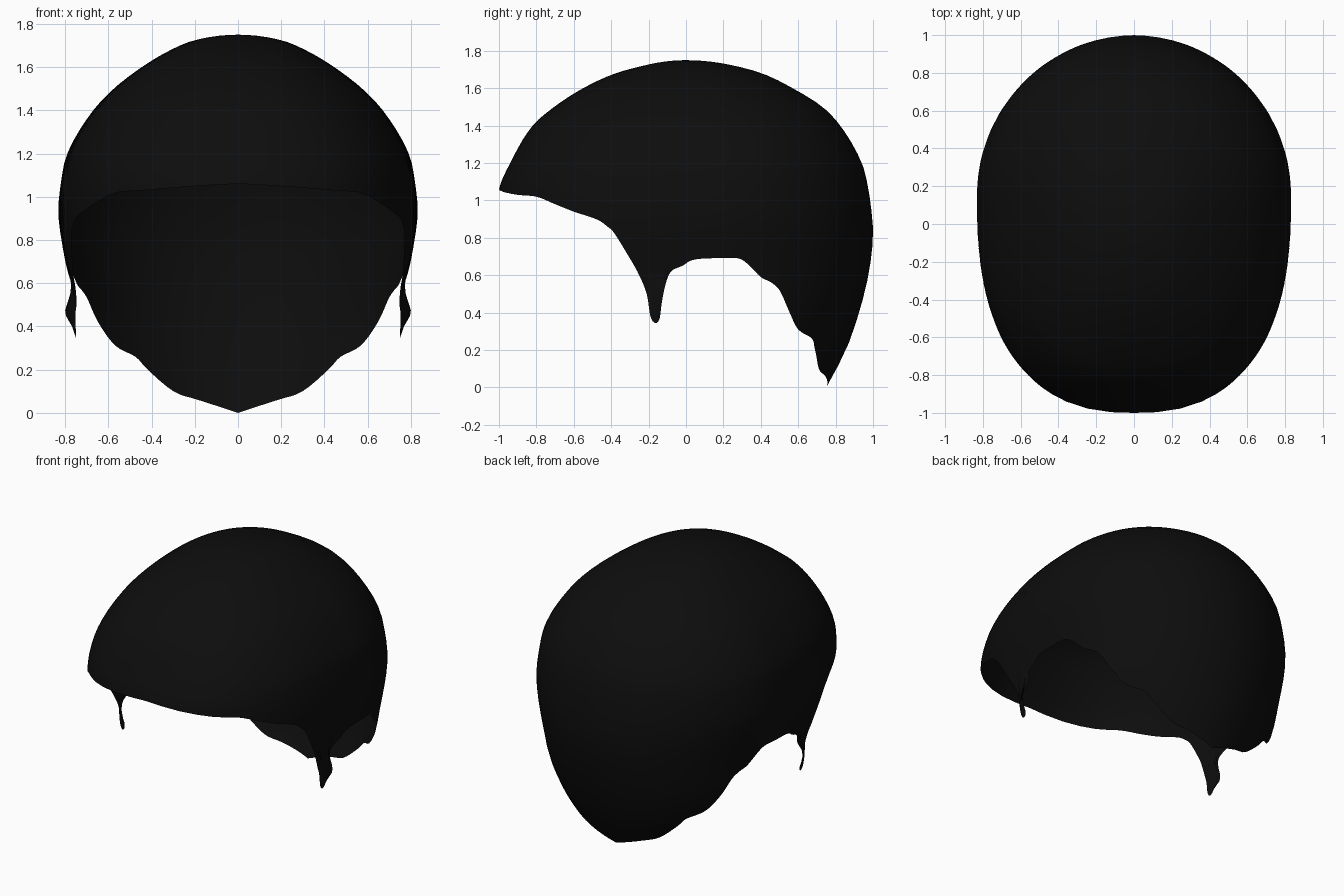
import bpy, bmesh, math

if "Cube" in bpy.data.objects:
    bpy.data.objects.remove(bpy.data.objects["Cube"])

TOP = 1.75
# Dome profile: height, half width, front reach, back reach
PROFILE = [
    (1.75, 0, 0, 0), (1.72, .215, .23, .26), (1.68, .31, .375, .405),
    (1.6, .445, .55, .57), (1.5, .575, .705, .73), (1.4, .67, .82, .825),
    (1.2, .79, .94, .94), (1.06, .82, 1, .975), (.93, .832, 1, .993),
    (.8, .817, 1, 1), (.6, .78, 1, .975), (.4, .745, 1, .925),
    (.2, .65, 1, .855), (0, .5, 1, .75)]
# Hairline from nape to forehead: y, z
RIM = [
    (.75, 0), (.745, .06), (.71, .1), (.69, .2), (.675, .26), (.6, .31),
    (.55, .41), (.5, .52), (.45, .565), (.4, .59), (.33, .66), (.28, .69),
    (.2, .692), (.05, .685), (-.02, .65), (-.08, .62), (-.11, .55),
    (-.13, .45), (-.142, .365), (-.165, .345), (-.19, .38), (-.21, .5),
    (-.25, .6), (-.3, .69), (-.38, .82), (-.42, .86), (-.48, .9),
    (-.6, .94), (-.7, .98), (-.8, 1.02), (-.9, 1.03), (-1, 1.06)]


def depth(z):
    return math.sqrt(max(0, TOP - z))


def smooth_lookup(rows, q):
    """Smooth interpolation of rows (key, values...) at key q."""
    n = len(rows)
    i = 0
    while i < n - 2 and q > rows[i + 1][0]:
        i += 1
    a, b = rows[i], rows[i + 1]
    h = b[0] - a[0]
    t = min(1, max(0, (q - a[0]) / h))
    out = []
    for k in range(1, len(a)):
        def slope(j):
            lo, hi = rows[max(j - 1, 0)], rows[min(j + 1, n - 1)]
            return (hi[k] - lo[k]) / (hi[0] - lo[0])
        out.append((2*t**3 - 3*t**2 + 1) * a[k] + (t**3 - 2*t*t + t) * h * slope(i)
                   + (3*t*t - 2*t**3) * b[k] + (t**3 - t*t) * h * slope(i + 1))
    return out


ROWS = [(depth(r[0]),) + r[1:] for r in PROFILE]


def section(z):
    q = depth(z)
    w, front, back = smooth_lookup(ROWS, q)
    blend = min(1, q / .7)
    return w, min(1, front), min(1, back), .15 * blend, 2 + .5 * blend


def surface(angle, z):
    w, front, back, mid, power = section(z)
    s = math.sin(angle)
    if s >= 0:
        x, y = w * math.cos(angle), mid + s * (back - mid)
    else:
        x = w * max(0, 1 - abs(s) ** power) ** (1 / power)
        y = mid + s * (front + mid)
    # sideburn lock: front edge hangs straight, back edge flares outward
    if z < .62 and y < 0:
        k = min(1, (.62 - z) / .1)
        edge = min(1, max(0, (y + .21) / .08))
        target = .747 + .053 * edge * math.exp(-((z - .47) / .075) ** 2)
        x += (target - x) * k
    return x, y, z


def rim_angle(y, z):
    w, front, back, mid, power = section(z)
    s = (y - mid) / ((back - mid) if y > mid else (front + mid))
    return math.asin(max(-1, min(1, s)))


# Resample the hairline smoothly
keys = [(rim_angle(y, z), z) for y, z in RIM]
keys[0], keys[-1] = (math.pi / 2, 0), (-math.pi / 2, 1.06)
SUB = 4
rim = []
for i in range(len(keys) - 1):
    p = [keys[max(i - 1, 0)], keys[i], keys[i + 1], keys[min(i + 2, len(keys) - 1)]]
    for j in range(SUB):
        t = j / SUB
        rim.append(tuple(.5 * (2*b + (c - a)*t + (2*a - 5*b + 4*c - d)*t*t
                               + (3*b - a - 3*c + d)*t**3)
                         for a, b, c, d in zip(*p)))
rim.append(keys[-1])

# Hair cap: strands run from crown to hairline, right half
STEPS = 28
bm = bmesh.new()
columns = []
for angle, zr in rim:
    angle = max(-math.pi / 2, min(math.pi / 2, angle))
    col = []
    for r in range(STEPS + 1):
        q = depth(zr) * r / STEPS
        col.append(bm.verts.new(surface(angle, TOP - q * q)))
    columns.append(col)
for a, b in zip(columns, columns[1:]):
    for r in range(STEPS):
        bm.faces.new((a[r], a[r + 1], b[r + 1], b[r]))
for col in (columns[0], columns[-1]):
    for v in col:
        v.co.x = 0

# Mirror to the left half and weld crown and centre seam
geo = bm.verts[:] + bm.edges[:] + bm.faces[:]
copy = bmesh.ops.duplicate(bm, geom=geo)["geom"]
for v in [g for g in copy if isinstance(g, bmesh.types.BMVert)]:
    v.co.x *= -1
bmesh.ops.reverse_faces(bm, faces=[g for g in copy if isinstance(g, bmesh.types.BMFace)])
bmesh.ops.remove_doubles(bm, verts=bm.verts[:], dist=.0005)
bmesh.ops.recalc_face_normals(bm, faces=bm.faces[:])
bm.faces.ensure_lookup_table()
top = max(bm.faces, key=lambda f: f.calc_center_median().z)
if top.normal.z < 0:
    bmesh.ops.reverse_faces(bm, faces=bm.faces[:])
for f in bm.faces:
    f.smooth = True

mesh = bpy.data.meshes.new("hair_cap")
bm.to_mesh(mesh)
bm.free()
hair = bpy.data.objects.new("hair_cap", mesh)
bpy.context.collection.objects.link(hair)
black = bpy.data.materials.new("hair_black")
black.diffuse_color = (.004, .004, .004, 1)
black.use_nodes = True
black.node_tree.nodes["Principled BSDF"].inputs["Base Color"].default_value = black.diffuse_color
mesh.materials.append(black)
